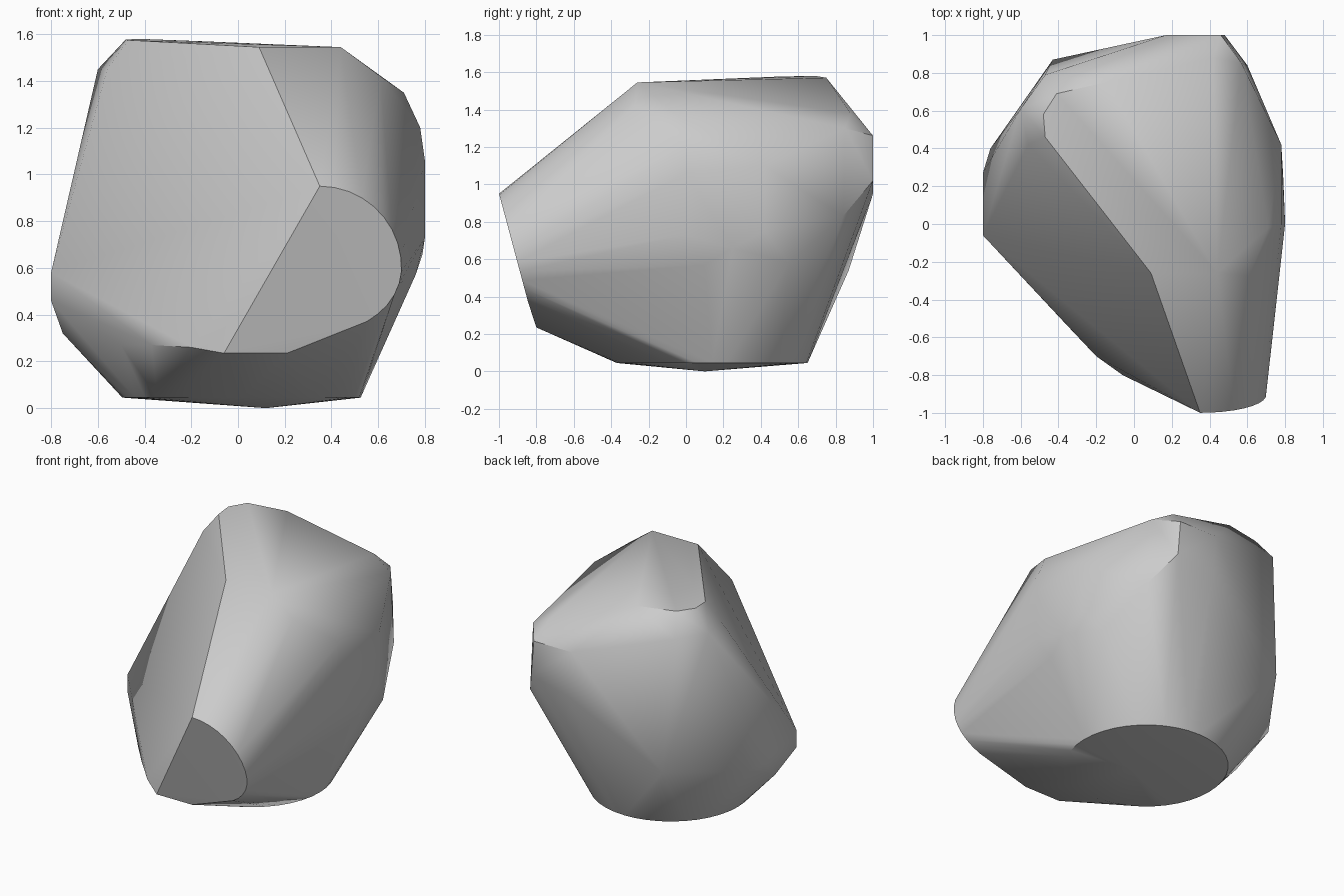
import bpy
import bmesh
from math import cos, sin, radians, tau

# Remove the default object
default_cube = bpy.data.objects.get("Cube")
if default_cube:
    bpy.data.objects.remove(default_cube, do_unlink=True)


def make_material(name, colour):
    material = bpy.data.materials.new(name)
    material.use_nodes = True
    material.diffuse_color = colour
    shader = material.node_tree.nodes["Principled BSDF"]
    shader.inputs["Base Color"].default_value = colour
    shader.inputs["Roughness"].default_value = 0.8
    return material


def base_ring(segments, centre_x, centre_y, radius, height):
    """Round foot of the boulder."""
    points = []
    for index in range(segments):
        angle = tau * index / segments
        points.append((centre_x + radius * cos(angle),
                       centre_y + radius * sin(angle), height))
    return points


def nose_arc(steps):
    """Rounded rim of the sloping front facet, from its tip down its side."""
    points = []
    for index in range(steps + 1):
        angle = radians(90 - 145 * index / steps)
        drop = 0.35 if sin(angle) > 0 else 0.28
        z = 0.6 + drop * sin(angle)
        points.append((0.35 + 0.35 * cos(angle), -0.745 - 0.268 * z, z))
    return points


def hull_object(name, points, material):
    """Wrap the points in a convex skin and shade it softly."""
    mesh = bpy.data.meshes.new(name)
    bm = bmesh.new()
    for point in points:
        bm.verts.new(point)
    result = bmesh.ops.convex_hull(bm, input=list(bm.verts))
    spare = set(result["geom_interior"]) | set(result["geom_unused"])
    loose = [item for item in spare if isinstance(item, bmesh.types.BMVert)]
    bmesh.ops.delete(bm, geom=loose, context="VERTS")
    bmesh.ops.recalc_face_normals(bm, faces=list(bm.faces))
    bm.to_mesh(mesh)
    bm.free()
    mesh.materials.append(material)
    obj = bpy.data.objects.new(name, mesh)
    bpy.context.collection.objects.link(obj)
    bpy.ops.object.select_all(action="DESELECT")
    obj.select_set(True)
    bpy.context.view_layer.objects.active = obj
    bpy.ops.object.shade_smooth_by_angle(angle=radians(38))
    return obj


# Foot: round rim with a shallow low point
foot = base_ring(40, 0.015, 0.14, 0.51, 0.045) + [(0.12, 0.1, 0)]

# Lower front edge, running from the nose to the narrow side
front_edge = [
    (0.21, -0.8, 0.235), (-0.06, -0.8, 0.235), (-0.2, -0.7, 0.26),
    (-0.27, -0.62, 0.27), (-0.37, -0.52, 0.27), (-0.5, -0.37, 0.27),
]

# Narrow side: belt of points and the cheek below it
narrow_side = [
    (-0.8, -0.06, 0.46), (-0.8, -0.06, 0.58), (-0.8, 0.27, 0.48),
    (-0.76, 0.4, 0.46), (-0.64, 0.57, 0.49), (-0.75, 0.1, 0.32),
    (-0.43, 0.87, 0.54),
]

# Crown: nearly flat cap with a chipped rim
crown = [
    (0.09, -0.26, 1.545), (0.44, -0.26, 1.545), (0.61, -0.275, 1.42),
    (-0.47, 0.46, 1.575), (-0.48, 0.58, 1.578), (-0.41, 0.69, 1.58),
    (-0.15, 0.75, 1.57), (-0.56, 0.42, 1.45), (-0.6, 0.61, 1.45),
    (-0.47, 0.79, 1.44), (0.42, 0.88, 1.38),
]

# Broad side: gently rounded wall
broad_side = [
    (0.71, -0.02, 1.35), (0.78, 0, 1.2), (0.8, 0, 1.06),
    (0.8, 0, 0.73), (0.79, 0.25, 0.66), (0.76, 0.1, 0.57),
    (0.78, 0.42, 1.1), (0.78, 0.42, 0.75), (0.72, 0.55, 0.58),
]

# Back: upright blunt ridge
back_ridge = [
    (0.57, 0.85, 1.3), (0.6, 0.84, 0.83), (0.48, 1, 1.02),
    (0.46, 1, 1.26), (0.17, 1, 1.26), (0.2, 1, 0.95),
]

stone_grey = make_material("stone grey", (0.6, 0.6, 0.6, 1))
hull_object("boulder",
            foot + nose_arc(14) + front_edge + narrow_side
            + crown + broad_side + back_ridge,
            stone_grey)
